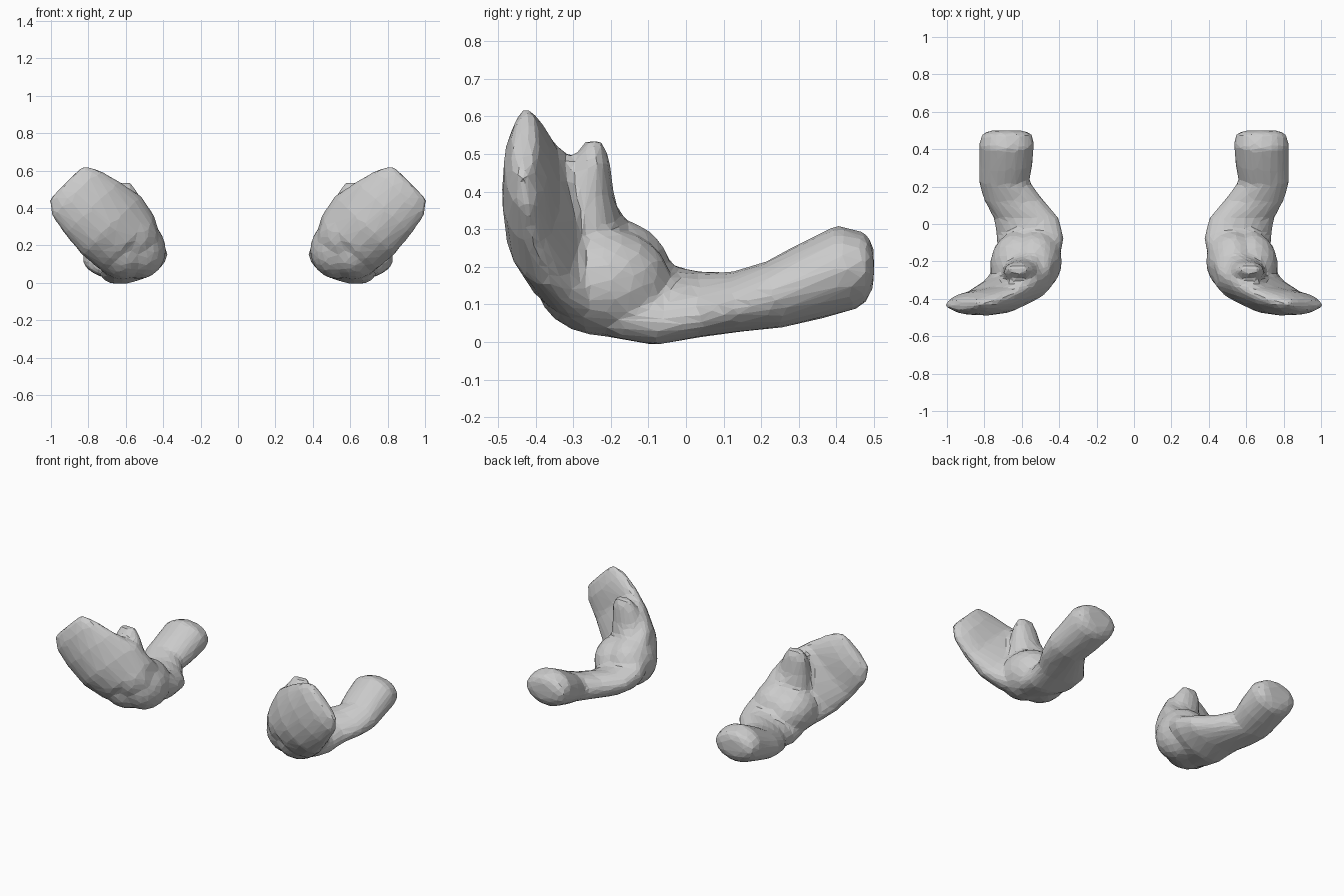
import bpy, bmesh, math
from mathutils import Vector, Matrix

if "Cube" in bpy.data.objects:
    bpy.data.objects.remove(bpy.data.objects["Cube"])


def loft(bm, rings, n=20):
    """Closed tube through rings of (centre, half axis a, half axis b, cup).
    Cup bends both ends of axis a backwards (+y)."""
    loops = []
    for c, a, b, cup in rings:
        c, a, b = Vector(c), Vector(a), Vector(b)
        loop = []
        for i in range(n):
            u = 2 * math.pi * i / n
            bend = Vector((0, cup * math.cos(u) ** 2, 0))
            loop.append(bm.verts.new(c + a * math.cos(u) + b * math.sin(u) + bend))
        loops.append(loop)
    faces = [bm.faces.new(loops[0]), bm.faces.new(loops[-1])]
    for p, q in zip(loops, loops[1:]):
        for i in range(n):
            j = (i + 1) % n
            faces.append(bm.faces.new((p[i], p[j], q[j], q[i])))
    bmesh.ops.recalc_face_normals(bm, faces=faces)


bm = bmesh.new()

# curved body: tail end, slim middle, then turning up into the inner lobe
# x, y, z, half width, half height, tilt (inner side raised)
path = [(.68, .50, .20, .09, .05, 0), (.68, .482, .20, .135, .09, 0),
        (.68, .43, .20, .148, .115, 0), (.685, .32, .157, .143, .103, 0),
        (.695, .23, .124, .135, .09, 0), (.645, .13, .106, .16, .08, .01),
        (.575, .03, .10, .175, .083, .03), (.555, -.07, .10, .18, .098, .05),
        (.56, -.15, .13, .17, .12, .06), (.575, -.215, .19, .148, .12, .05),
        (.585, -.26, .30, .12, .09, .03), (.60, -.262, .40, .10, .07, 0),
        (.615, -.25, .48, .08, .05, 0), (.62, -.24, .535, .05, .025, 0)]
rings = []
for i, (x, y, z, w, h, tilt) in enumerate(path):
    p0, p1 = path[max(i - 1, 0)], path[min(i + 1, len(path) - 1)]
    t = Vector((0, p1[1] - p0[1], p1[2] - p0[2])).normalized()
    rings.append(((x, y, z), (w, 0, -tilt), t.cross(Vector((h, 0, 0))), 0))
loft(bm, rings)

# broad flattened head plate, leaning up and outwards
# x, y, z, half width, half thickness, lean, cup
plate = [(.51, -.12, .12, .07, .07, 0, 0), (.525, -.20, .155, .15, .13, 0, .01),
         (.59, -.29, .21, .205, .14, .01, .02),
         (.675, -.37, .305, .225, .105, .03, .04),
         (.78, -.415, .40, .205, .075, .015, .025),
         (.87, -.425, .48, .178, .06, .005, .005),
         (.92, -.43, .535, .13, .03, .005, 0)]
loft(bm, [((x, y, z), (-.707 * w, lean, .707 * w), (0, t, 0), cup)
          for x, y, z, w, t, lean, cup in plate])

# inner rim joining the plate to the inner lobe
loft(bm, [((.60, -.38, .36), (.09, 0, .13), (.05, 0, -.03), 0),
          ((.555, -.33, .34), (.10, 0, .15), (.07, 0, -.045), 0),
          ((.54, -.27, .32), (.10, 0, .17), (.07, 0, -.045), 0),
          ((.55, -.22, .31), (.07, 0, .14), (.05, 0, -.03), 0)])

# rounded swellings that fill the lower inner bend
for loc, size in (((.525, -.20, .175), (.14, .165, .155)),
                  ((.62, -.22, .16), (.15, .18, .145)),
                  ((.56, -.28, .26), (.125, .13, .155))):
    bmesh.ops.create_icosphere(bm, subdivisions=3, radius=1,
                               matrix=Matrix.LocRotScale(loc, None, Vector(size)))

mesh = bpy.data.meshes.new("curved_lobe")
bm.to_mesh(mesh)
bm.free()
obj = bpy.data.objects.new("curved_lobe_pair", mesh)
bpy.context.collection.objects.link(obj)

# fuse, soften, reduce to irregular facets, mirror to the other side
m = obj.modifiers.new("fuse", 'REMESH')
m.mode = 'VOXEL'
m.voxel_size = .014
m = obj.modifiers.new("soften", 'SMOOTH')
m.factor = .5
m.iterations = 8
m = obj.modifiers.new("facets", 'DECIMATE')
m.ratio = .07
obj.modifiers.new("pair", 'MIRROR')
